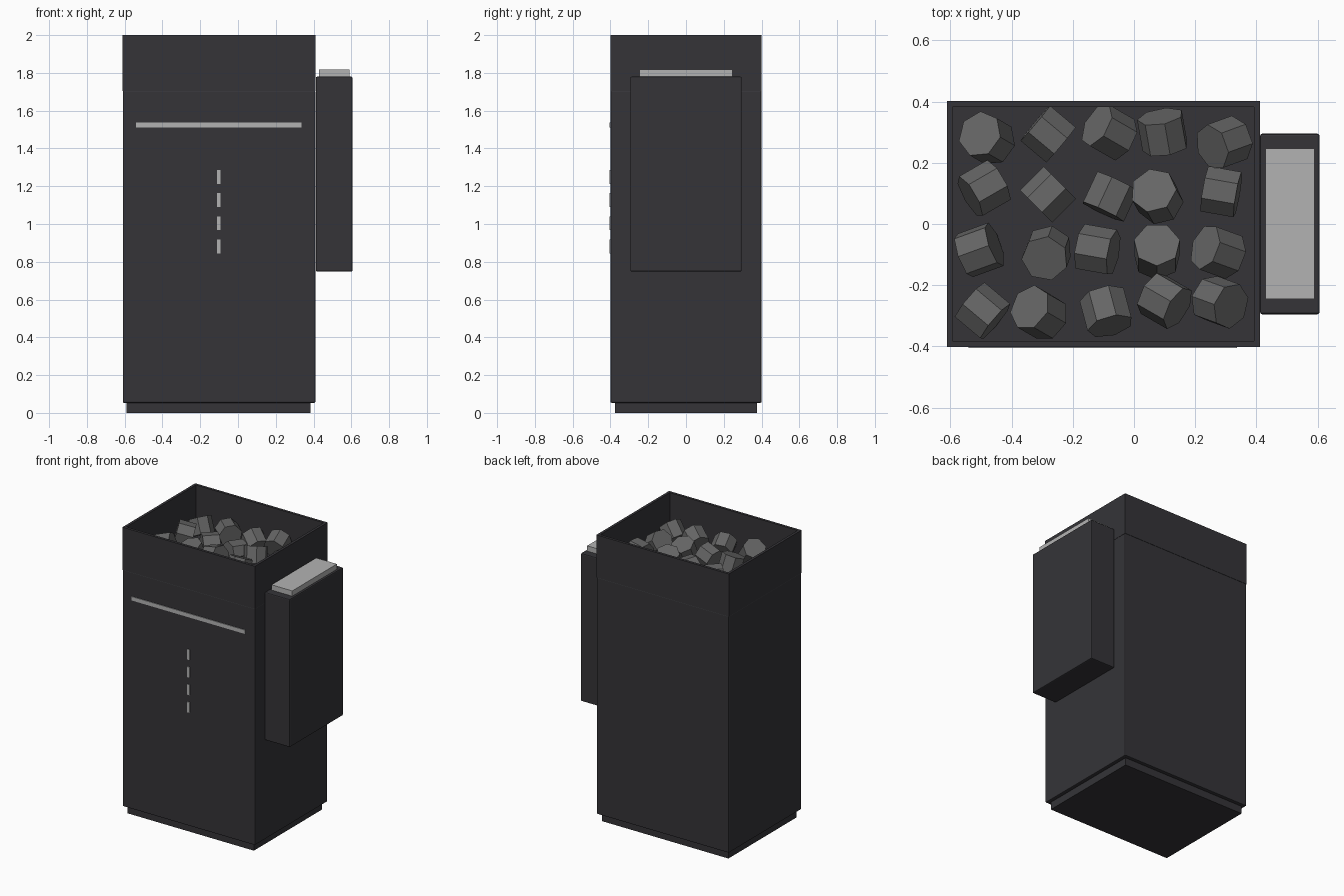
import bpy, bmesh, math, random
from mathutils import Matrix

if "Cube" in bpy.data.objects:
    bpy.data.objects.remove(bpy.data.objects["Cube"])

random.seed(4)


def material(name, rgb):
    m = bpy.data.materials.new(name)
    m.diffuse_color = (*rgb, 1)
    m.use_nodes = True
    m.node_tree.nodes["Principled BSDF"].inputs["Base Color"].default_value = m.diffuse_color
    return m


DARK = material("dark_metal", (0.035, 0.034, 0.039))
LIGHT = material("light_trim", (0.45, 0.45, 0.45))
STONE = material("stone_grey", (0.13, 0.13, 0.13))


def finish(bm, name, mat):
    me = bpy.data.meshes.new(name)
    bmesh.ops.recalc_face_normals(bm, faces=bm.faces)
    bm.to_mesh(me)
    bm.free()
    me.materials.append(mat)
    ob = bpy.data.objects.new(name, me)
    bpy.context.collection.objects.link(ob)
    return ob


def box_mesh(x0, x1, y0, y1, z0, z1):
    bm = bmesh.new()
    bmesh.ops.create_cube(bm, size=1, matrix=Matrix.Translation(
        ((x0 + x1) / 2, (y0 + y1) / 2, (z0 + z1) / 2))
        @ Matrix.Diagonal((x1 - x0, y1 - y0, z1 - z0, 1)))
    return bm


def box(name, dims, mat, bevel=0):
    ob = finish(box_mesh(*dims), name, mat)
    if bevel:
        b = ob.modifiers.new("bevel", "BEVEL")
        b.width = bevel
        b.segments = 2
    return ob


# Heater cabinet and plinth
box("plinth", (-0.59, 0.385, -0.375, 0.375, 0, 0.06), DARK)
box("cabinet", (-0.61, 0.41, -0.4, 0.4, 0.053, 1.706), DARK, 0.006)

# Open stone tray: inset the top face and sink it
bm = box_mesh(-0.611, 0.411, -0.401, 0.401, 1.703, 2.0)
bm.faces.ensure_lookup_table()
top = max(bm.faces, key=lambda f: f.calc_center_median().z)
bmesh.ops.inset_region(bm, faces=[top], thickness=0.026)
sunk = bmesh.ops.extrude_discrete_faces(bm, faces=[top])["faces"][0]
bmesh.ops.translate(bm, verts=sunk.verts, vec=(0, 0, -0.285))
finish(bm, "stone_tray", DARK)

# Side water tank with lid
box("side_tank", (0.412, 0.606, -0.295, 0.295, 0.748, 1.78), DARK, 0.007)
box("tank_lid", (0.43, 0.59, -0.245, 0.247, 1.77, 1.817), LIGHT)

# Front trim
box("front_strip", (-0.54, 0.337, -0.405, -0.39, 1.51, 1.537), LIGHT)
for i in range(4):
    z = 0.845 + 0.1225 * i
    box(f"front_dash_{i + 1}", (-0.111, -0.092, -0.405, -0.39, z, z + 0.073), LIGHT)

# Stones: x, y, tilt and heading of each seven-sided chunk
STONES = [
    (-.48, .28, 30, 150), (-.28, .295, 88, 140), (-.08, .30, 60, 150),
    (.095, .30, 70, 100), (.295, .265, 50, 200), (-.49, .115, 75, 210),
    (-.28, .095, 90, 45), (-.08, .09, 85, 245), (.075, .09, 25, 120),
    (.285, .105, 85, 350), (-.505, -.085, 75, 20), (-.285, -.095, 20, 250),
    (-.12, -.085, 75, 350), (.075, -.09, 25, 90), (.275, -.09, 55, 160),
    (-.495, -.285, 82, 320), (-.31, -.29, 40, 150), (-.09, -.285, 65, 285),
    (.1, -.25, 65, 330), (.28, -.255, 45, 340),
]
for i, (x, y, tilt, heading) in enumerate(STONES):
    bm = bmesh.new()
    z = 1.785 + random.uniform(-0.01, 0.025)
    m = (Matrix.Translation((x, y, z))
         @ Matrix.Rotation(math.radians(heading), 4, "Z")
         @ Matrix.Rotation(math.radians(tilt), 4, "Y")
         @ Matrix.Rotation(random.uniform(0, 1), 4, "Z"))
    bmesh.ops.create_cone(bm, cap_ends=True, segments=7, radius1=0.077,
                          radius2=0.077, depth=0.11, matrix=m)
    finish(bm, f"stone_{i + 1}", STONE)
